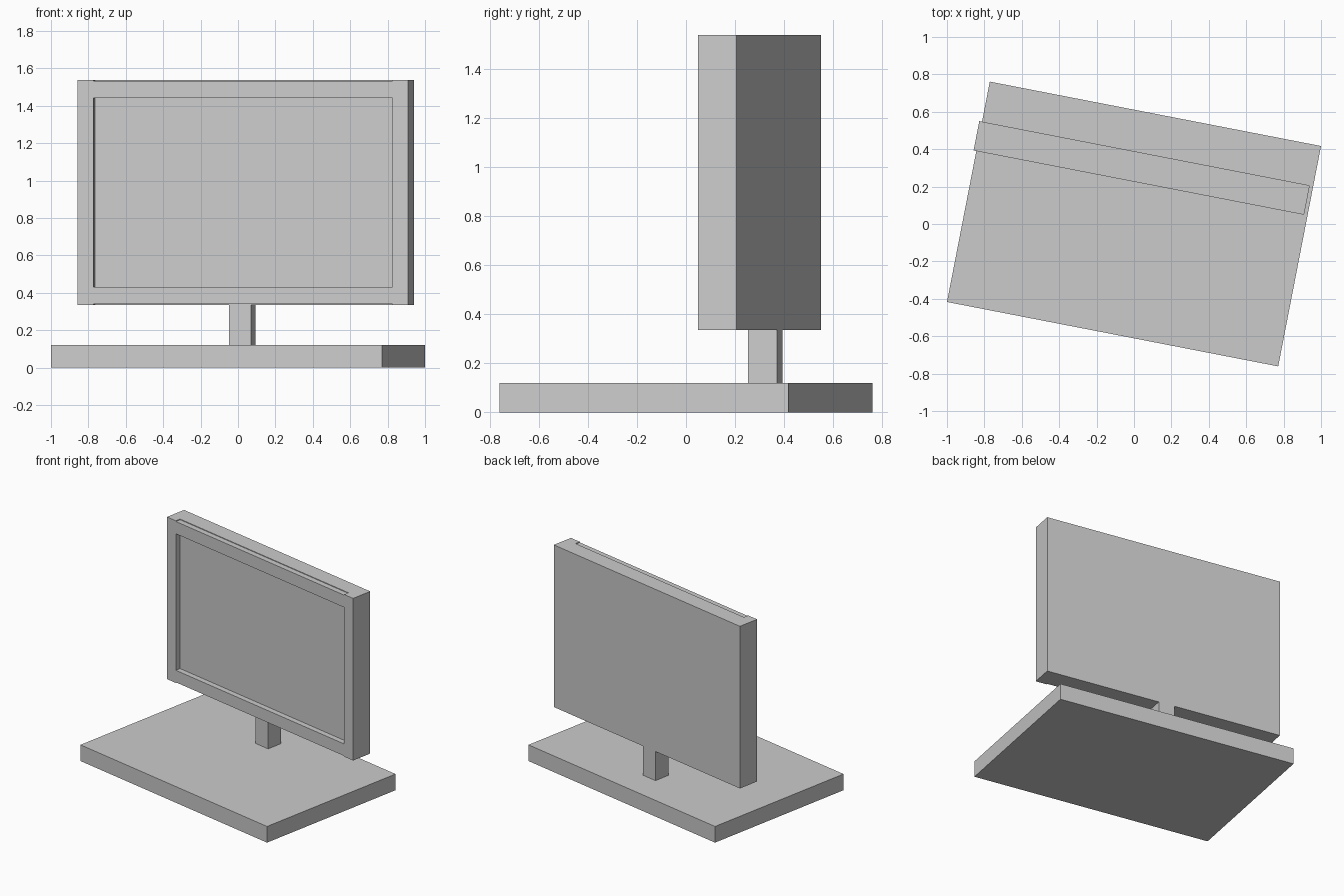
import bpy
import bmesh
import math
from mathutils import Matrix, Vector

if "Cube" in bpy.data.objects:
    bpy.data.objects.remove(bpy.data.objects["Cube"], do_unlink=True)

# One plain grey for everything
grey = bpy.data.materials.new("plain_grey")
grey.use_nodes = True
grey.diffuse_color = (0.6, 0.6, 0.6, 1)
grey.node_tree.nodes["Principled BSDF"].inputs["Base Color"].default_value = (0.6, 0.6, 0.6, 1)

# The whole model is turned a little about the vertical axis
TURN = Matrix.Rotation(math.radians(-11), 4, "Z")


def box(name, x, y, z):
    """Box from (min, max) ranges in the model's own turned frame."""
    ranges = (x, y, z)
    size = Vector([b - a for a, b in ranges])
    centre = Vector([(a + b) / 2 for a, b in ranges])
    bm = bmesh.new()
    bmesh.ops.create_cube(bm, size=1)
    bmesh.ops.scale(bm, vec=size, verts=bm.verts)
    mesh = bpy.data.meshes.new(name)
    bm.to_mesh(mesh)
    bm.free()
    mesh.materials.append(grey)
    obj = bpy.data.objects.new(name, mesh)
    obj.matrix_world = TURN @ Matrix.Translation(centre)
    bpy.context.collection.objects.link(obj)
    return obj


# Base and post
box("base", (-0.902, 0.902), (-0.6, 0.6), (0, 0.12))
box("post", (-0.10, 0.02), (0.262, 0.382), (0.12, 0.385))

# Monitor body; its front face is the screen
left, right = -0.917, 0.883
bottom, top = 0.336, 1.538
front, seam, back = 0.222, 0.262, 0.382
box("monitor_body", (left, right), (seam, back), (bottom, top))

# Raised frame: full-height side bars, slightly inset top and bottom bars
bar, inset = 0.086, 0.005
depth = (front, seam)
inner = (left + bar, right - bar)
box("frame_right_bar", (left, inner[0]), depth, (bottom, top))
box("frame_left_bar", (inner[1], right), depth, (bottom, top))
box("frame_bottom_bar", inner, depth, (bottom + inset, 0.43))
box("frame_top_bar", inner, depth, (1.442, top - inset))
